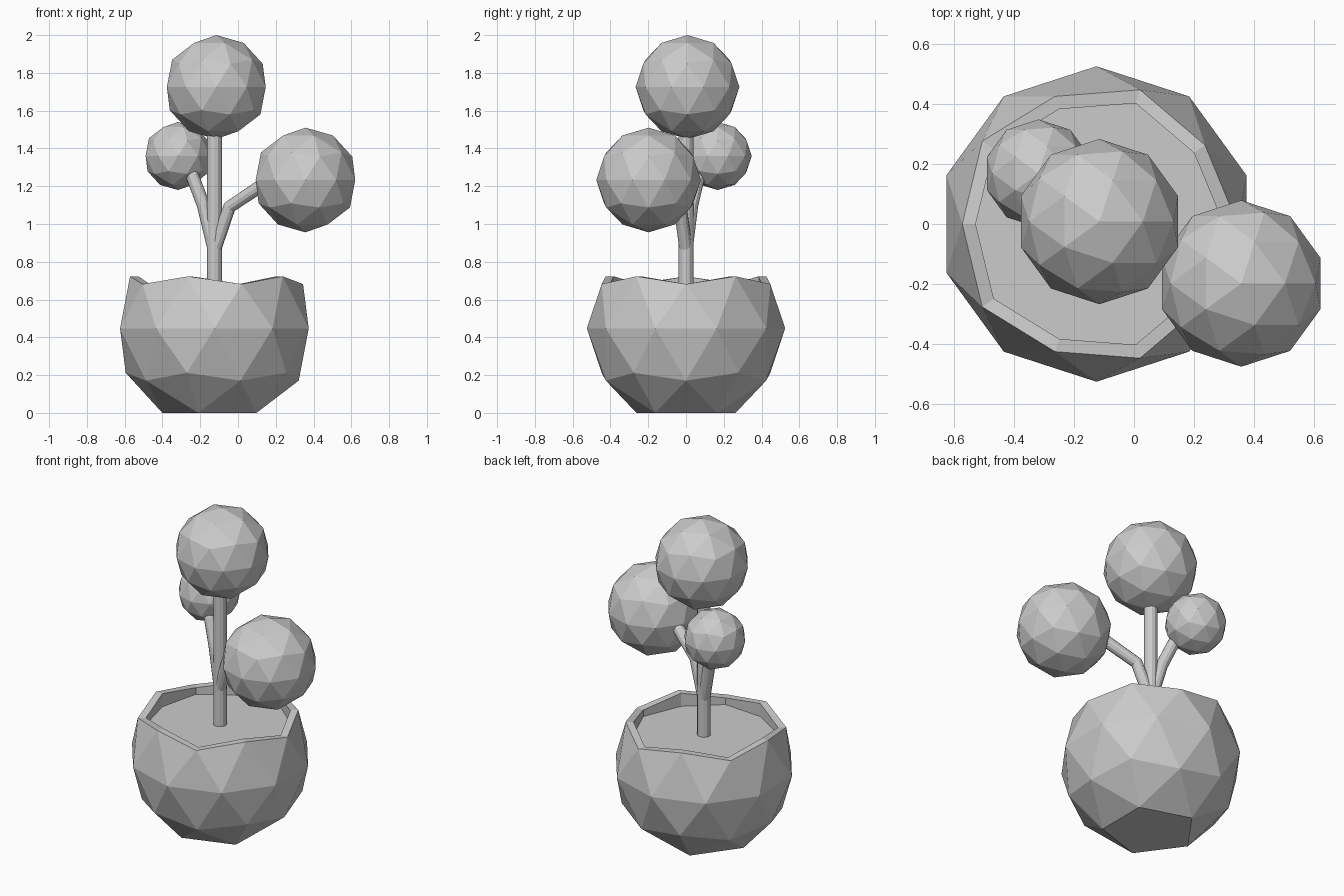
import bpy, bmesh
from mathutils import Vector

if "Cube" in bpy.data.objects:
    bpy.data.objects.remove(bpy.data.objects["Cube"])

POT = Vector((-0.125, 0, 0.447))
POT_R = 0.525
SOIL_Z = 0.64


def add_mesh(name, bm, location):
    bmesh.ops.recalc_face_normals(bm, faces=bm.faces)
    mesh = bpy.data.meshes.new(name)
    bm.to_mesh(mesh)
    bm.free()
    obj = bpy.data.objects.new(name, mesh)
    obj.location = location
    bpy.context.collection.objects.link(obj)


def ball(name, center, radius):
    bm = bmesh.new()
    bmesh.ops.create_icosphere(bm, subdivisions=2, radius=radius)
    add_mesh(name, bm, center)


def stem(name, points, radius):
    curve = bpy.data.curves.new(name, 'CURVE')
    curve.dimensions = '3D'
    curve.bevel_depth = radius
    curve.bevel_resolution = 4
    curve.use_fill_caps = True
    spline = curve.splines.new('POLY')
    spline.points.add(len(points) - 1)
    for p, co in zip(spline.points, points):
        p.co = (*co, 1)
    spline.use_smooth = False
    bpy.context.collection.objects.link(bpy.data.objects.new(name, curve))


def extrude_loop(bm, edges):
    new = bmesh.ops.extrude_edge_only(bm, edges=edges)['geom']
    verts = [g for g in new if isinstance(g, bmesh.types.BMVert)]
    return verts, [g for g in new if isinstance(g, bmesh.types.BMEdge)
                   and g.verts[0] in verts and g.verts[1] in verts]


# Pot: faceted ball with its top opened and its bottom flattened
bm = bmesh.new()
bmesh.ops.create_icosphere(bm, subdivisions=2, radius=POT_R)
bmesh.ops.delete(bm, geom=[v for v in bm.verts if v.co.z > POT_R * 0.7
                           or v.co.z < -POT_R * 0.95], context='VERTS')
base = [e for e in bm.edges if e.is_boundary and e.verts[0].co.z < 0]
rim = [e for e in bm.edges if e.is_boundary and e.verts[0].co.z > 0]
bmesh.ops.contextual_create(bm, geom=base)

# Rim, inner wall and soil floor
verts, rim = extrude_loop(bm, rim)
for v in verts:
    v.co.x *= 0.9
    v.co.y *= 0.9
verts, rim = extrude_loop(bm, rim)
for v in verts:
    v.co.z = SOIL_Z - POT.z
bmesh.ops.contextual_create(bm, geom=rim)
add_mesh("pot", bm, POT)

# Trunk and branches
stem("trunk", [(-0.125, 0, 0.62), (-0.125, 0, 1.55)], 0.039)
stem("right_branch", [(-0.125, 0, 0.86), (-0.045, -0.03, 1.09),
                      (0.12, -0.1, 1.2), (0.2, -0.135, 1.25)], 0.035)
stem("left_branch", [(-0.125, 0, 0.86), (-0.183, 0.03, 1.1),
                     (-0.24, 0.065, 1.25), (-0.27, 0.09, 1.31)], 0.035)

# Foliage balls
ball("top_foliage", (-0.115, 0.008, 1.725), 0.275)
ball("right_foliage", (0.357, -0.198, 1.233), 0.277)
ball("left_foliage", (-0.318, 0.168, 1.36), 0.18)
